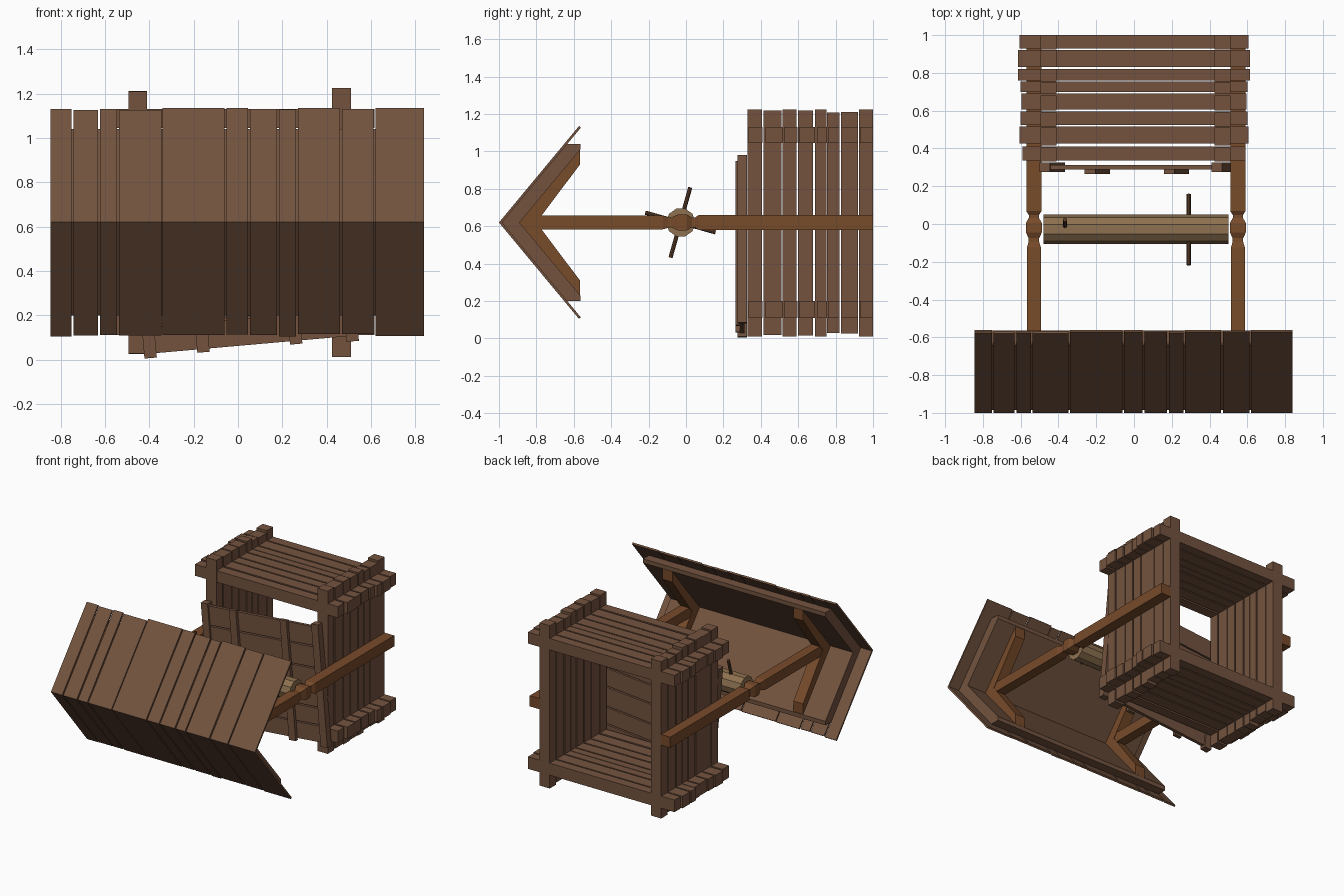
import bpy, bmesh, math, random
from mathutils import Matrix, Vector

if "Cube" in bpy.data.objects:
    bpy.data.objects.remove(bpy.data.objects["Cube"])

random.seed(4)
CZ = 0.62  # height of the model's long axis


def material(name, rgb):
    m = bpy.data.materials.new(name)
    m.diffuse_color = (*rgb, 1)
    m.use_nodes = True
    m.node_tree.nodes["Principled BSDF"].inputs["Base Color"].default_value = m.diffuse_color
    return m


PLANK = material("weathered brown", (0.172, 0.086, 0.049))
BEAM = material("warm brown", (0.185, 0.069, 0.023))
LOG = material("tan log", (0.27, 0.165, 0.08))
PEG = material("dark brown", (0.115, 0.052, 0.025))


def finish(name, bm, mat):
    bmesh.ops.recalc_face_normals(bm, faces=bm.faces)
    me = bpy.data.meshes.new(name)
    bm.to_mesh(me)
    bm.free()
    me.materials.append(mat)
    ob = bpy.data.objects.new(name, me)
    bpy.context.collection.objects.link(ob)
    return ob


def add_box(bm, x0, x1, y0, y1, z0, z1):
    c = Vector(((x0 + x1) / 2, (y0 + y1) / 2, (z0 + z1) / 2))
    m = Matrix.Translation(c) @ Matrix.Diagonal((x1 - x0, y1 - y0, z1 - z0, 1))
    bmesh.ops.create_cube(bm, size=1, matrix=m)


def add_prism(bm, outline, x0, x1):
    """Extrude a (y, z) outline along x."""
    a = [bm.verts.new((x0, y, z)) for y, z in outline]
    b = [bm.verts.new((x1, y, z)) for y, z in outline]
    n = len(outline)
    bm.faces.new(a)
    bm.faces.new(b[::-1])
    for i in range(n):
        bm.faces.new((a[i], a[(i + 1) % n], b[(i + 1) % n], b[i]))


def chevron(half):
    """Complete a half outline (y, height above axis), mirrored about the axis."""
    outer, inner = half
    return ([(y, CZ + h) for y, h in outer] + [(y, CZ + h) for y, h in inner]
            + [(y, CZ - h) for y, h in inner[-2::-1]]
            + [(y, CZ - h) for y, h in outer[:0:-1]])


# Well box: four walls of stacked planks with crossing ends
courses_flat = [(.335, .41, .59), (.425, .515, .605), (.525, .595, .60), (.605, .69, .595),
                (.70, .755, .60), (.76, .82, .615), (.83, .92, .615), (.93, 1.0, .605)]
courses_side = [(.33, .405, .607), (.415, .51, .60), (.515, .59, .607), (.60, .68, .602),
                (.69, .75, .607), (.755, .82, .59), (.83, .92, .592), (.925, 1.0, .607)]
for name, z0, z1 in (("upper_wall", 1.045, 1.13), ("lower_wall", .11, .20)):
    bm = bmesh.new()
    for y0, y1, h in courses_flat:
        add_box(bm, -h, h, y0, y1, z0, z1)
    finish(name, bm, PLANK)
for name, x0, x1, trim in (("left_wall", -.495, -.41, .022), ("right_wall", .425, .51, 0)):
    bm = bmesh.new()
    for y0, y1, h in courses_side:
        h -= trim * random.uniform(.6, 1.1)
        add_box(bm, x0, x1, y0, y1, .618 - h, .618 + h)
    finish(name, bm, PLANK)

# Lid: planks with four battens, turned slightly askew
bm = bmesh.new()
edges = [-.43, -.30, -.17, -.02, .12, .28, .43]
for a, b in zip(edges, edges[1:]):
    add_box(bm, -.465 + random.uniform(-.01, .01), .475 + random.uniform(-.01, .01),
            .288, .312, a + .005, b - .005)
for x, y0, y1, h in ((-.45, .275, .325, .445), (-.21, .265, .29, .44),
                     (.21, .265, .29, .44), (.465, .275, .325, .45)):
    add_box(bm, x - .028, x + .028, y0, y1, -h, h)
lid = finish("lid", bm, PLANK)
lid.location = (.015, 0, .49)
lid.rotation_euler = (0, -.088, 0)

# Posts: square beams with a carved collar at the log
sections = [(1.0, .04), (.068, .04), (.048, .027), (.032, .027), (.005, .042), (-.045, .042),
            (-.075, .028), (-.095, .028), (-.125, .037), (-.84, .037)]
for name, cx in (("left_post", -.53), ("right_post", .55)):
    bm = bmesh.new()
    rings = []
    for y, r in sections:
        rings.append([bm.verts.new((cx + sx * r, y, CZ + sz * r))
                      for sx, sz in ((-1, -1), (1, -1), (1, 1), (-1, 1))])
    for a, b in zip(rings, rings[1:]):
        for i in range(4):
            bm.faces.new((a[i], a[(i + 1) % 4], b[(i + 1) % 4], b[i]))
    bm.faces.new(rings[0])
    bm.faces.new(rings[-1])
    finish(name, bm, BEAM)

# Winding log and its two handle pegs
bm = bmesh.new()
add_prism(bm, [(-.028 + .078 * math.cos(math.tau * i / 10), CZ + .078 * math.sin(math.tau * i / 10))
               for i in range(10)], -.48, .50)
finish("winding_log", bm, LOG)
for name, x, d in (("right_peg", .29, (0, -.96, .27)), ("left_peg", -.365, (0, .27, .96))):
    bm = bmesh.new()
    rot = Vector(d).to_track_quat('Z', 'Y').to_matrix().to_4x4()
    bmesh.ops.create_cone(bm, cap_ends=True, segments=8, radius1=.011, radius2=.011, depth=.39,
                          matrix=Matrix.Translation((x, -.03, CZ)) @ rot)
    finish(name, bm, PEG)

# Roof: solid chevron underlay, rafters, then thin planks on both slopes
bm = bmesh.new()
add_prism(bm, chevron(([(-.985, 0), (-.64, .42), (-.565, .42)], [(-.565, .39), (-.89, 0)])), -.755, .75)
finish("roof_underlay", bm, PLANK)
for name, cx in (("left_rafter", -.53), ("right_rafter", .55)):
    bm = bmesh.new()
    add_prism(bm, chevron(([(-.90, 0), (-.567, .40)], [(-.567, .31), (-.80, 0)])), cx - .04, cx + .04)
    finish(name, bm, BEAM)
spans = [(-.845, -.752), (-.743, -.632), (-.622, -.546), (-.537, -.346), (-.34, -.06), (-.052, .046),
         (.055, .176), (.186, .262), (.27, .46), (.47, .612), (.62, .84)]
for name, s in (("upper_roof_planks", 1), ("lower_roof_planks", -1)):
    bm = bmesh.new()
    for x0, x1 in spans:
        k = random.uniform(.985, 1.01)  # uneven plank lengths
        add_prism(bm, [(-1, CZ), (-1 + .425 * k, CZ + s * .512 * k),
                       (-.99 + .425 * k, CZ + s * .504 * k), (-.983, CZ)], x0, x1)
    finish(name, bm, PLANK)
